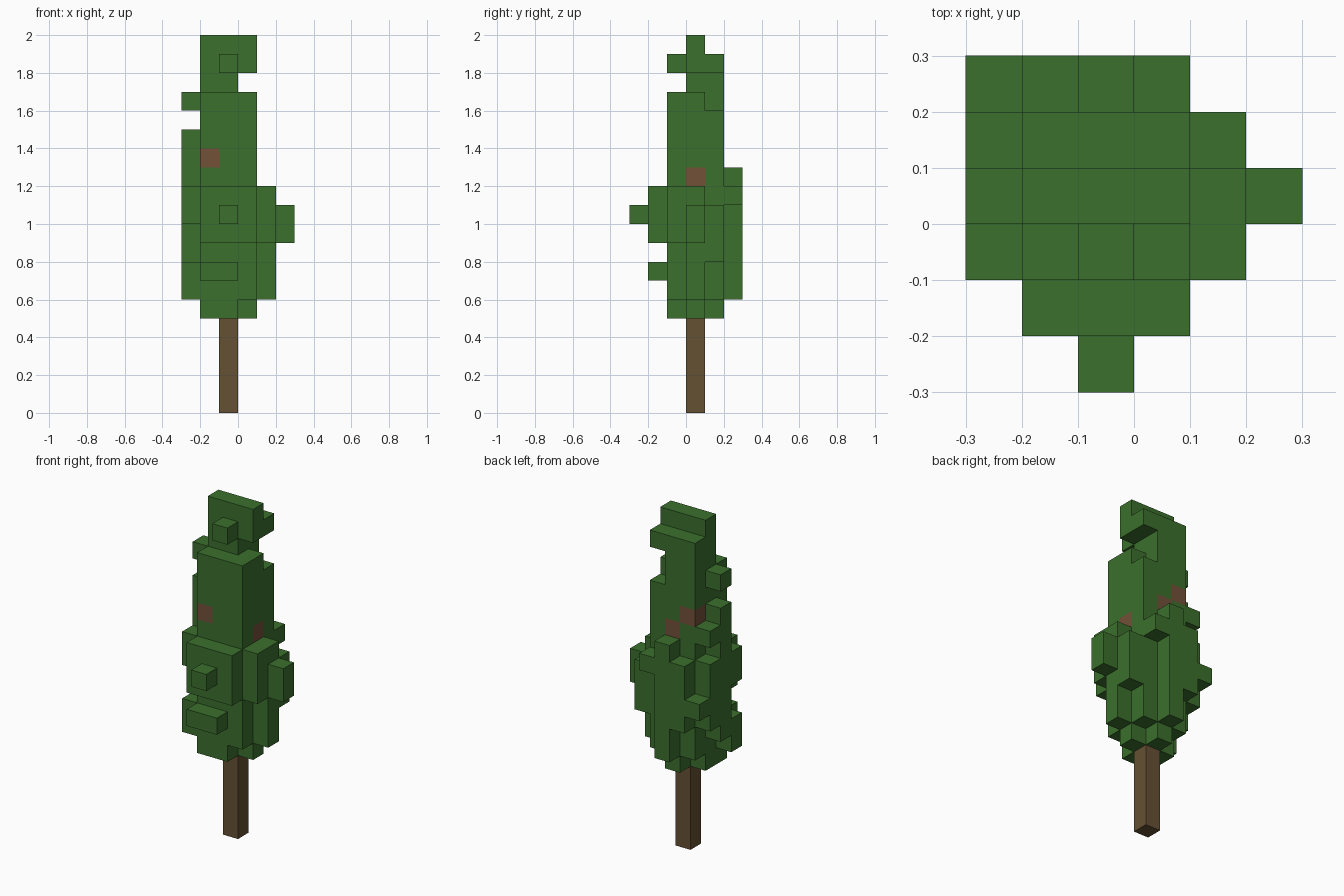
import bpy, bmesh
from mathutils import Vector

old = bpy.data.objects.get("Cube")
if old:
    bpy.data.objects.remove(old, do_unlink=True)

UNIT = 0.1  # edge length of one block


def material(name, rgb):
    m = bpy.data.materials.new(name)
    m.use_nodes = True
    m.diffuse_color = (*rgb, 1)
    m.node_tree.nodes["Principled BSDF"].inputs["Base Color"].default_value = (*rgb, 1)
    return m


leaf = material("leaf green", (0.044, 0.162, 0.026))
bark = material("bark brown", (0.13, 0.082, 0.033))
branch = material("branch brown", (0.171, 0.082, 0.04))


def span(value):
    """A single cell index, or an inclusive (first, last) pair."""
    first, last = value if isinstance(value, tuple) else (value, value)
    return range(first, last + 1)


def blocks(x, y, z):
    """Grid cells filling the given extent on each axis."""
    return {(i, j, k) for i in span(x) for j in span(y) for k in span(z)}


def block_object(name, cells, solid, materials, rule):
    """Mesh the faces of the cells that are not covered by the solid."""
    bm = bmesh.new()
    for cell in sorted(cells):
        centre = Vector(cell) + Vector((0.5, 0.5, 0.5))
        for axis in range(3):
            for sign in (-1, 1):
                normal = Vector((0, 0, 0))
                normal[axis] = sign
                if tuple(int(a + b) for a, b in zip(cell, normal)) in solid:
                    continue
                u = Vector((0, 0, 0))
                u[axis - 1] = 0.5
                v = normal.cross(u)
                middle = centre + normal / 2
                ring = (middle - u - v, middle + u - v, middle + u + v, middle - u + v)
                face = bm.faces.new([bm.verts.new(p * UNIT) for p in ring])
                face.material_index = rule(cell)
    bmesh.ops.remove_doubles(bm, verts=bm.verts, dist=UNIT / 100)
    mesh = bpy.data.meshes.new(name)
    bm.to_mesh(mesh)
    bm.free()
    for m in materials:
        mesh.materials.append(m)
    bpy.context.collection.objects.link(bpy.data.objects.new(name, mesh))


# Extents shared by several parts
full_width = (-2, 0)
right_half = (-2, -1)
front_rows = (-1, 0)
right_edge = -3

# Trunk
trunk = blocks(-1, 0, (0, 4))
block_object("trunk", trunk, trunk, [bark], lambda cell: 0)

crown = {}

# Tall central mass with a stepped back
crown["crown_core"] = (
    blocks(full_width, front_rows, (6, 16))
    | blocks(full_width, 1, (6, 15))
    | blocks(right_half, 1, (16, 18))
)

# Ragged underside around the trunk
crown["crown_underside"] = (
    blocks(right_half, front_rows, 5) | blocks(0, 0, 5) | blocks(-1, 1, 5)
)

# Crooked tip
crown["crown_tip"] = (
    blocks(right_half, 0, 17)
    | blocks(full_width, 0, (18, 19))
    | blocks(0, 1, 18)
    | blocks(-1, -1, 18)
)

# Tufts on the front
crown["front_tufts"] = (
    blocks(full_width, -2, (9, 11)) | blocks(-1, -3, 10) | blocks(right_half, -2, 7)
)

# Tufts on the left side
crown["left_tufts"] = (
    blocks(1, -1, (9, 11))
    | blocks(1, 0, (6, 11))
    | blocks(1, 1, (8, 10))
    | blocks(2, 0, (9, 10))
)

# Tufts on the back
crown["back_tufts"] = (
    blocks(0, 2, 11)
    | blocks(-1, 2, (6, 12))
    | blocks(-2, 2, (8, 11))
    | blocks(right_edge, 2, 9)
)

# Tufts on the right side
crown["right_tufts"] = (
    blocks(right_edge, 1, (8, 11))
    | blocks(right_edge, 1, 13)
    | blocks(right_edge, 0, (7, 14))
    | blocks(right_edge, 0, 16)
    | blocks(right_edge, -1, (6, 7))
    | blocks(right_edge, -1, (10, 11))
)

# Bare branch ends showing through the leaves
branch_ends = {(-2, -1, 13), (0, 0, 12), (-1, 1, 13), (-2, 1, 14)}

foliage = set().union(*crown.values())
for name, cells in crown.items():
    block_object(name, cells, foliage, [leaf, branch], lambda cell: int(cell in branch_ends))
